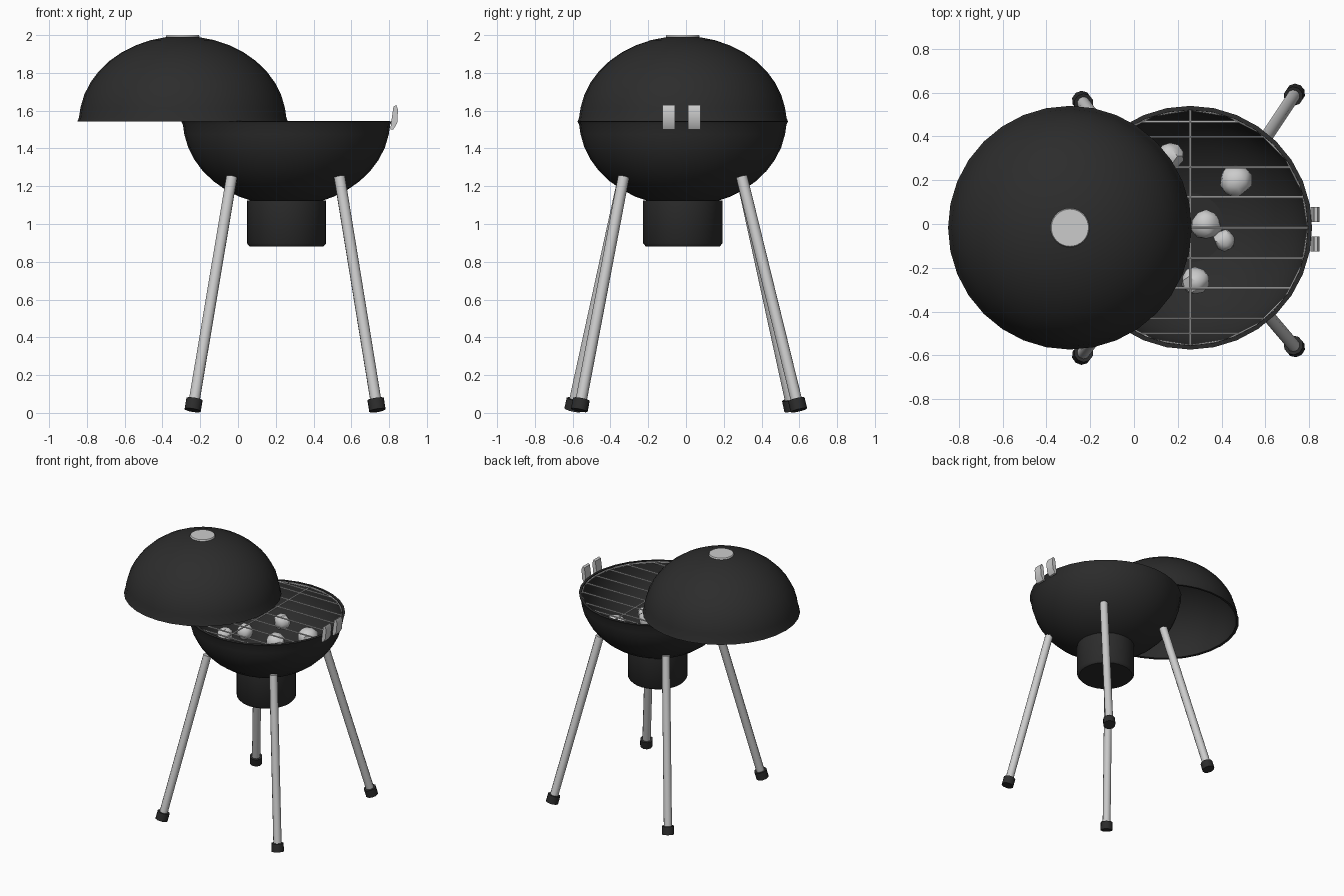
import bpy, bmesh, math, random
from mathutils import Vector

if "Cube" in bpy.data.objects:
    bpy.data.objects.remove(bpy.data.objects["Cube"])

random.seed(4)
black = bpy.data.materials.new("black_enamel")
black.diffuse_color = (0.025, 0.025, 0.025, 1)
black.use_nodes = True
black.node_tree.nodes["Principled BSDF"].inputs["Base Color"].default_value = black.diffuse_color
CY = -0.017            # shared y centre
BX, LX = 0.257, -0.293  # bowl and lid x centres


def finish(bm, name, mat=None, smooth=True):
    bmesh.ops.recalc_face_normals(bm, faces=bm.faces[:])
    me = bpy.data.meshes.new(name)
    bm.to_mesh(me)
    bm.free()
    ob = bpy.data.objects.new(name, me)
    bpy.context.collection.objects.link(ob)
    if mat:
        me.materials.append(mat)
    if smooth:
        bpy.ops.object.select_all(action='DESELECT')
        ob.select_set(True)
        bpy.context.view_layer.objects.active = ob
        bpy.ops.object.shade_smooth_by_angle(angle=math.radians(40))
    return ob


def lathe(name, profile, x, mat=None, sides=32):
    """Revolve (radius, z) points around a vertical axis."""
    bm = bmesh.new()
    vs = [bm.verts.new((x + r, CY, z)) for r, z in profile]
    es = [bm.edges.new(p) for p in zip(vs, vs[1:])]
    bmesh.ops.spin(bm, geom=vs + es, cent=(x, CY, 0), axis=(0, 0, 1),
                   angle=2 * math.pi, steps=sides, use_duplicate=False)
    bmesh.ops.remove_doubles(bm, verts=bm.verts[:], dist=1e-4)
    return finish(bm, name, mat)


def add_rod(bm, a, b, r, sides):
    a, b = Vector(a), Vector(b)
    d = b - a
    m = d.to_track_quat('Z', 'Y').to_matrix().to_4x4()
    m.translation = (a + b) / 2
    bmesh.ops.create_cone(bm, cap_ends=True, segments=sides, radius1=r,
                          radius2=r, depth=d.length, matrix=m)


def rod(name, a, b, r, mat=None, sides=10):
    bm = bmesh.new()
    add_rod(bm, a, b, r, sides)
    return finish(bm, name, mat)


def dome(sign, height):
    """Thin shell profile: outside from pole to rim, then back inside."""
    outer, inner = [], []
    for i in range(11):
        t = math.pi / 2 * i / 10
        c, s = math.cos(t), math.sin(t)
        outer.append((0.548 * s, 1.545 + sign * height * c))
        inner.append((0.538 * s, 1.545 + sign * (height - 0.01) * c))
    outer[-1:] = [(0.549, 1.545 + sign * 0.018), (0.557, 1.543)]
    return outer + inner[::-1]


# Kettle shells, ash catcher and lid vent
lathe("lid", dome(1, 0.45), LX, black)
lathe("bowl", dome(-1, 0.45), BX, black)
lathe("ash_catcher", [(0, 1.125), (0.21, 1.125), (0.21, 0.898), (0.195, 0.88), (0, 0.88)], BX, black)
lathe("lid_vent", [(0, 2.0), (0.085, 2.0), (0.089, 1.995), (0.089, 1.975), (0, 1.975)], LX)

# Splayed legs with rubber feet
feet = {"front_right": (0.738, -0.565), "back_right": (0.738, 0.598),
        "front_left": (-0.24, -0.6), "back_left": (-0.24, 0.565)}
for side, (fx, fy) in feet.items():
    top = Vector((0.537 if fx > 0 else -0.033, -0.33 if fy < 0 else 0.295, 1.25))
    end = Vector((fx, fy, 0.014))
    up = (top - end).normalized()
    rod(side + "_leg", end + up * 0.02, top, 0.03)
    rod(side + "_foot", end, end + up * 0.06, 0.045, black)

# Cooking grate: outer ring, long bars and one cross bar
bm = bmesh.new()
R, GZ, N = 0.54, 1.533, 20
ring = [(BX + R * math.cos(k * math.tau / N), CY + R * math.sin(k * math.tau / N), GZ) for k in range(N)]
for k in range(N):
    add_rod(bm, ring[k], ring[(k + 1) % N], 0.006, 6)
for off in (0, 0.139, 0.277, 0.415, 0.484):
    half = math.sqrt(R * R - off * off)
    for y in {off, -off}:
        add_rod(bm, (BX - half, CY + y, GZ), (BX + half, CY + y, GZ), 0.006, 6)
add_rod(bm, (BX, CY - R, GZ), (BX, CY + R, GZ), 0.006, 6)
finish(bm, "cooking_grate")

# Charcoal lumps
coals = [(0.465, 0.2, 0.074), (0.33, -0.003, 0.07), (0.415, -0.075, 0.05),
         (0.28, -0.26, 0.062), (0.165, 0.31, 0.06), (0.05, 0.02, 0.06), (-0.04, -0.1, 0.055)]
for i, (x, y, r) in enumerate(coals):
    bm = bmesh.new()
    bmesh.ops.create_icosphere(bm, subdivisions=2, radius=r)
    for v in bm.verts:
        v.co = v.co * random.uniform(0.9, 1.1) + Vector((x, y, 1.32))
    finish(bm, f"coal_{i + 1}")

# Lid rest clips on the right rim
clip = [(0.806, 1.5), (0.822, 1.5), (0.843, 1.535), (0.847, 1.605),
        (0.838, 1.63), (0.823, 1.622), (0.812, 1.545)]
for i, y in enumerate((-0.125, 0.01)):
    bm = bmesh.new()
    face = bm.faces.new([bm.verts.new((x, y, z)) for x, z in clip])
    ext = bmesh.ops.extrude_face_region(bm, geom=[face], use_keep_orig=True)
    bmesh.ops.translate(bm, vec=(0, 0.068, 0),
                        verts=[g for g in ext["geom"] if isinstance(g, bmesh.types.BMVert)])
    finish(bm, f"lid_rest_{i + 1}")
